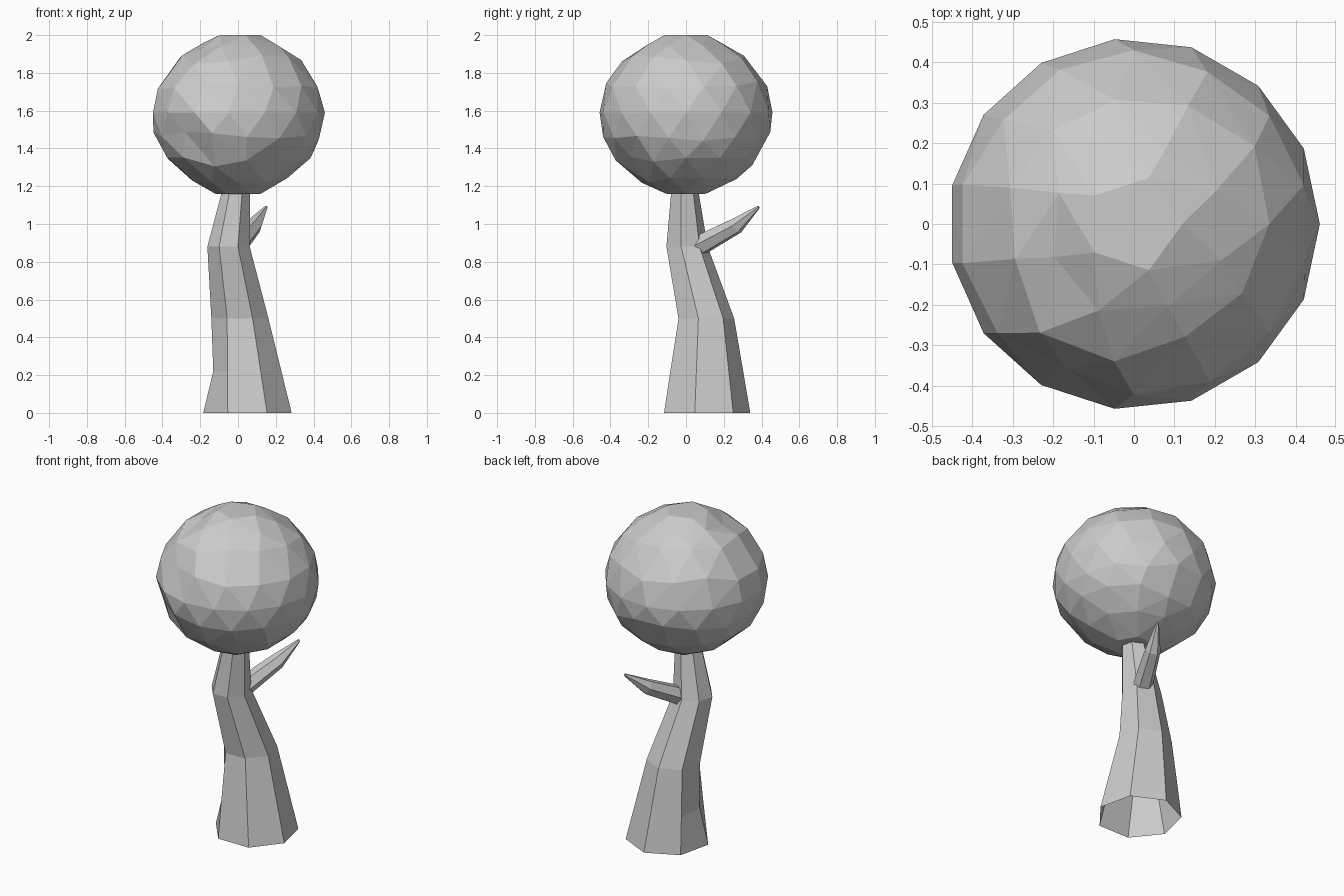
import bpy, bmesh, math, random
from mathutils import Vector

if "Cube" in bpy.data.objects:
    bpy.data.objects.remove(bpy.data.objects["Cube"])

random.seed(4)


def finish(bm, name):
    bmesh.ops.recalc_face_normals(bm, faces=bm.faces)
    mesh = bpy.data.meshes.new(name)
    bm.to_mesh(mesh)
    bm.free()
    obj = bpy.data.objects.new(name, mesh)
    bpy.context.collection.objects.link(obj)
    return obj


def bridge(bm, loops):
    for a, b in zip(loops, loops[1:]):
        n = len(a)
        for i in range(n):
            j = (i + 1) % n
            bm.faces.new((a[i], a[j], b[j], b[i]))


# Trunk: bent seven-sided tube, open underneath
SIDES = 7
bm = bmesh.new()
sections = [(0.05, 0.10, 0.0, 0.24), (0.032, 0.10, 0.22, 0.203), (0.01, 0.10, 0.5, 0.155),
            (-0.05, 0.0, 0.88, 0.115), (-0.01, -0.01, 1.18, 0.075)]
loops = []
for cx, cy, z, r in sections:
    ring = []
    for i in range(SIDES):
        a = math.pi / 2 + math.tau * i / SIDES
        ring.append(bm.verts.new((cx + r * math.cos(a), cy + r * math.sin(a), z)))
    loops.append(ring)
loops[1][2].co.x += 0.035      # root flare on the left corner
bridge(bm, loops)
bm.faces.new(loops[-1])
finish(bm, "trunk")

# Branch: tapered tube leaning out behind the trunk
bm = bmesh.new()
path = [Vector((-0.01, 0.06, 0.88)), Vector((0.085, 0.265, 0.99)), Vector((0.15, 0.385, 1.09))]
radii = [0.058, 0.045, 0.008]
q = (path[2] - path[0]).to_track_quat('Z', 'Y')
loops = []
for p, r in zip(path, radii):
    loops.append([bm.verts.new(p + q @ Vector((r * math.cos(math.tau * i / 6),
                                               r * math.sin(math.tau * i / 6), 0)))
                  for i in range(6)])
bridge(bm, loops)
bm.faces.new(loops[0])
bm.faces.new(loops[-1])
finish(bm, "branch")

# Crown: faceted ball from staggered rings of points
bm = bmesh.new()
rings = [(1.16, 0.12, 6, 0), (1.23, 0.25, 10, 0.015), (1.33, 0.365, 13, 0.03), (1.46, 0.44, 15, 0.03),
         (1.59, 0.46, 15, 0.0), (1.74, 0.425, 14, 0.03), (1.87, 0.335, 11, 0.025),
         (1.95, 0.22, 8, 0.012), (2.0, 0.12, 5, 0)]
for k, (z, r, n, jit) in enumerate(rings):
    for i in range(n):
        a = math.tau * (i + 0.5 * (k % 2)) / n
        dz = random.uniform(-jit, jit)
        zz = z + dz
        rr = r if jit == 0 else 0.46 * math.sqrt(max(0, 1 - ((zz - 1.58) / 0.42) ** 2))
        bm.verts.new((rr * math.cos(a), rr * math.sin(a), zz))
out = bmesh.ops.convex_hull(bm, input=bm.verts)
loose = [v for v in bm.verts if not v.link_faces]
bmesh.ops.delete(bm, geom=loose, context='VERTS')

# Small dents in the foliage
centre = Vector((0, 0, 1.58))
for spot in [(-0.15, -0.38, 1.76), (-0.24, -0.35, 1.42), (0.2, -0.25, 1.3), (-0.2, -0.14, 1.93)]:
    v = min(bm.verts, key=lambda w: (w.co - Vector(spot)).length)
    v.co = centre + (v.co - centre) * 0.94
finish(bm, "crown")
